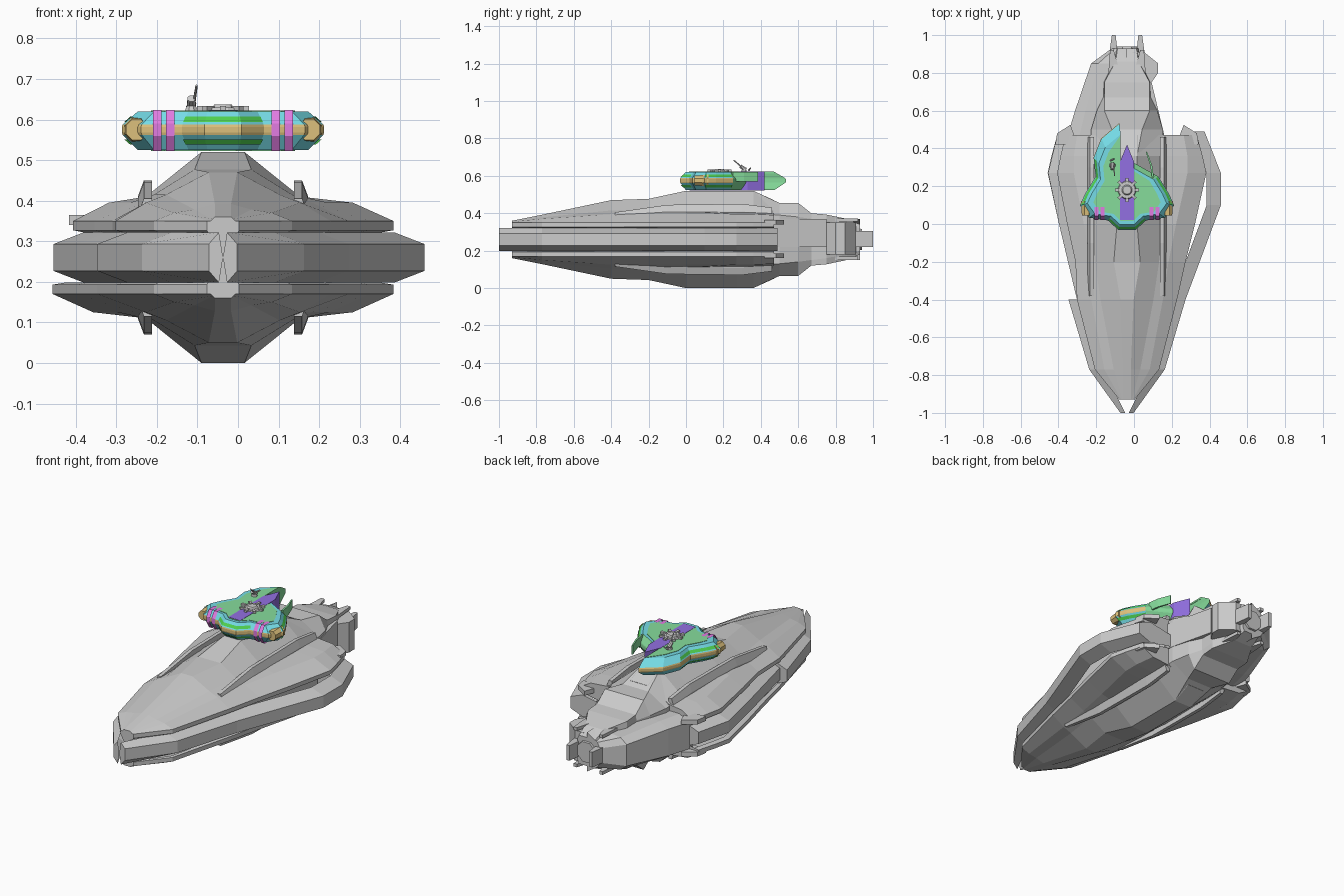
import bpy, bmesh, math
from mathutils import Vector

if "Cube" in bpy.data.objects:
    bpy.data.objects.remove(bpy.data.objects["Cube"])

CX, H = -0.037, 0.26          # centre line of the ship and mid height of the hull
ALL = [(1, 1), (-1, 1), (1, -1), (-1, -1)]


def mat(name, r, g, b):
    m = bpy.data.materials.new(name)
    m.diffuse_color = (r, g, b, 1)
    m.use_nodes = True
    m.node_tree.nodes["Principled BSDF"].inputs["Base Color"].default_value = m.diffuse_color
    return m


CYAN = mat("cyan", .18, .72, .8)
GREEN = mat("green", .24, .72, .33)
LIME = mat("lime", .08, .65, .08)
PURPLE = mat("purple", .29, .16, .76)
GOLD = mat("gold", .72, .53, .2)
PINK = mat("magenta", .76, .2, .76)


def make(name, verts, faces, mats=(), idx=None):
    me = bpy.data.meshes.new(name)
    me.from_pydata(verts, [], faces)
    for m in mats:
        me.materials.append(m)
    if idx:
        for p, i in zip(me.polygons, idx):
            p.material_index = i
    bm = bmesh.new()
    bm.from_mesh(me)
    bmesh.ops.remove_doubles(bm, verts=bm.verts, dist=1e-5)
    bmesh.ops.recalc_face_normals(bm, faces=bm.faces)
    bm.to_mesh(me)
    bm.free()
    ob = bpy.data.objects.new(name, me)
    bpy.context.collection.objects.link(ob)
    return ob


def loft(name, stations, sides=ALL):
    """Loft quarter profiles [(dx, z)...] along y, mirrored to the listed quadrants."""
    verts, faces = [], []
    n = len(stations[0][1])
    for sx, sz in sides:
        base = len(verts)
        for y, prof in stations:
            verts += [(CX + sx * d, y, H + sz * (z - H)) for d, z in prof]
        for s in range(len(stations) - 1):
            for i in range(n - 1):
                a = base + s * n + i
                faces.append((a, a + 1, a + n + 1, a + n))
        for s in (0, len(stations) - 1):      # end caps down to the axis
            verts.append((CX, stations[s][0], H))
            faces.append([base + s * n + i for i in range(n)] + [len(verts) - 1])
    return make(name, verts, faces)


def prism(name, pts, z0, z1, m=None):
    n = len(pts)
    v = [(CX + x, y, z) for z in (z0, z1) for x, y in pts]
    f = [range(n), range(n, 2 * n)]
    f += [(i, (i + 1) % n, n + (i + 1) % n, n + i) for i in range(n)]
    return make(name, v, [list(q) for q in f], [m] if m else [])


def rod(name, a, b, r1, r2, m=None, seg=8):
    a, b = Vector(a), Vector(b)
    q = (b - a).to_track_quat('Z', 'Y')
    v = []
    for p, r in ((a, r1), (b, r2)):
        for i in range(seg):
            t = 2 * math.pi * (i + .5) / seg
            v.append(p + q @ Vector((r * math.cos(t), r * math.sin(t), 0)))
    f = [list(range(seg)), list(range(seg, 2 * seg))]
    f += [(i, (i + 1) % seg, seg + (i + 1) % seg, seg + i) for i in range(seg)]
    return make(name, v, f, [m] if m else [])


# Armoured upper and lower shells: y, ridge w/z, shoulder w/z, deck w/z, edge w
shell = [(-.93, .02, .36, .025, .355, .03, .35, .04),
         (-.77, .02, .392, .07, .378, .12, .37, .17),
         (-.4, .035, .47, .14, .415, .19, .395, .265),
         (-.2, .07, .477, .17, .415, .22, .395, .31),
         (0, .053, .52, .19, .41, .26, .395, .36),
         (.27, .053, .52, .19, .405, .32, .395, .42),
         (.36, .053, .52, .19, .405, .32, .395, .40),
         (.47, .053, .47, .19, .40, .30, .39, .37)]


def shell_stations(k):
    out = []
    for y, w1, z1, w2, z2, w3, z3, w4 in shell:
        f = k if y > -.4 else 1
        e = w4 * f
        out.append((y, [(0, z1), (w1, z1), (w2, z2), (w3 * f, z3),
                        (e, .35), (e, .327), (e * .93, .322)]))
    return out


loft("hull_shell", shell_stations(1), [(1, 1), (1, -1), (-1, -1)])
loft("hull_shell_port_upper", shell_stations(.88), [(-1, 1)])


# Side belt: complete to starboard, only the bow part to port
def belt(pts):
    return [(y, [(max(d - .075, .01), .322), (d, .293), (d, .26)]) for y, d in pts]


bow = [(-1, .035), (-.77, .2), (-.4, .31)]
loft("belt_starboard", belt(bow + [(.1, .497), (.27, .497), (.49, .41)]), [(1, 1), (1, -1)])
loft("belt_port_bow", belt(bow), [(-1, 1), (-1, -1)])
loft("inner_belt_port", belt([(-.4, .265), (0, .36), (.27, .418), (.47, .37)]), [(-1, 1), (-1, -1)])

# Long fins and shell tail tips
for sx, side in ((1, "starboard"), (-1, "port")):
    fin = [(y, [(.175, H), (.175, z), (.195, z), (.21, z - .04), (.21, H)])
           for y, z in ((-.38, .405), (-.1, .445), (.3, .45), (.46, .43))]
    loft("fin_" + side, fin, [(sx, 1), (sx, -1)])
    for z in (.34, .16):
        prism("tail_tip_" + side, [(sx * .26, .42), (sx * .38, .42), (sx * .37, .48),
                                   (sx * .30, .525)], z, z + .025)

# Stern tower
stern = [(.36, .053, .519, .19, .40), (.5, .08, .455, .19, .39), (.6, .12, .455, .16, .38),
         (.67, .12, .40, .125, .37), (.75, .12, .393, .122, .36), (.86, .06, .37, .07, .34),
         (.93, .05, .34, .06, .32)]
loft("stern_tower", [(y, [(0, zt), (wt, zt), (wb, zb), (wb, .26)]) for y, wt, zt, wb, zb in stern])

# Port stern flank, with its starboard twin reduced to a short engine block
loft("stern_flank_port", [(y, [(0, .37), (d * .8, z + .03), (d, z), (d, .26)])
     for y, d, z in ((.45, .32, .335), (.6, .275, .335), (.85, .19, .32), (.93, .08, .30))],
     [(-1, 1), (-1, -1)])
prism("stern_block", [(.03, .75), (.13, .75), (.165, .8), (.165, .85), (.09, .91), (.03, .91)], .18, .35)
prism("engine_bay_roof", [(.11, .46), (.2, .46), (.13, .75), (.1, .75)], .22, .37)
for sx in (1, -1):
    prism("tail_prong", [(sx * .045, .86), (sx * .1, .86), (sx * .08, 1), (sx * .06, 1)], .22, .305)
    for z in (.355, .15):
        prism("tail_blade", [(sx * .03, .78), (sx * .1, .78), (sx * .09, .92), (sx * .07, .92)], z, z + .018)
rod("engine_nozzle", (CX, .84, H), (CX, .94, H), .085, .06)

# Command deck: broken wing outline, starboard wing missing
edge = [(-.045, -.03), (.045, -.03), (.10, .02), (.2, .035), (.247, .1), (.22, .16),
        (.165, .25), (.04, .32), (-.04, .33), (-.04, .53), (-.135, .45), (-.175, .35),
        (-.165, .25), (-.22, .16), (-.247, .1), (-.2, .035), (-.10, .02)]


def scaled(pts, s):
    return [(x * s, .16 + (y - .16) * s) for x, y in pts]


n = len(edge)
levels = [(.525, .85), (.562, 1), (.568, 1.01), (.582, 1.01), (.588, 1), (.62, .85)]
verts = [(CX + x, y, z) for z, s in levels for x, y in scaled(edge, s)]
faces, idx = [], []
for k in range(len(levels) - 1):
    for i in range(n):
        j = (i + 1) % n
        faces.append((k * n + i, k * n + j, k * n + n + j, k * n + n + i))
        idx.append(2 if i in (6, 7, 8) else (1 if k in (1, 2, 3) else 0))
faces += [list(range(n)), list(range((len(levels) - 1) * n, len(levels) * n))]
make("command_deck", verts, faces, [CYAN, GOLD, GREEN], idx + [0, 0])

# Green deck plates, top and bottom, flush with the broken rear edge
plate = [(x * (.85 if 7 <= i <= 9 else .72), y2) for i, ((x, y), (_, y2))
         in enumerate(zip(edge, scaled(edge, .76)))]
plate[9] = (-.034, .47)
prism("deck_plate_top", plate, .612, .622, GREEN)
prism("deck_plate_bottom", plate, .523, .532, GREEN)
prism("deck_spine", [(-.037, .02), (.037, .02), (.037, .33), (0, .42), (-.037, .33)], .5225, .6235, PURPLE)
prism("broken_frame", [(.133, .24), (.142, .25), (.133, .31), (.105, .385), (.1, .38), (.123, .31)],
      .57, .62, GREEN)

# Magenta ribs and gold end caps on the bow of the deck
rib = [(.6235, .09), (.6235, .043), (.59, .02), (.56, .02), (.522, .043), (.522, .09)]
for sx in (1, -1):
    for d in (.13, .162):
        v = [(CX + sx * (d + o), y, z) for o in (-.011, .011) for z, y in rib]
        make("deck_rib", v, [(i, i + 1, i + 7, i + 6) for i in range(5)], [PINK])
    rod("deck_end_cap", (CX + sx * .213, .045, .575), (CX + sx * .213, .12, .575), .028, .034, GOLD)

# Glowing strips following the bow and flanks
for name, path in (("bow_light", [edge[16], edge[0], edge[1], edge[2]]),
                   ("starboard_light", edge[4:7]), ("port_light", edge[11:15])):
    for sz in (1, -1):
        m = len(path)
        v = [(CX + x, y, .5725 + sz * (z - .5725)) for z, s in ((.594, .985), (.607, .925))
             for x, y in scaled(path, s)]
        make(name, v, [(i, i + 1, m + i + 1, m + i) for i in range(m - 1)], [LIME])

# Round hatch with a ring of pads
rod("hatch", (CX, .18, .62), (CX, .18, .63), .05, .045, seg=12)
rod("hatch_cap", (CX, .18, .63), (CX, .18, .637), .028, .022, seg=12)
for i in range(8):
    t = i * math.pi / 4
    c, s = math.cos(t), math.sin(t)
    rod("hatch_pad", (CX + .035 * c, .18 + .035 * s, .628), (CX + .064 * c, .18 + .064 * s, .626),
        .008, .011, seg=4)

# Small deck gun
rod("gun_base", (-.115, .31, .62), (-.115, .31, .633), .018, .012)
rod("gun_body", (-.115, .32, .632), (-.115, .29, .652), .012, .01)
rod("gun_barrel", (-.108, .30, .645), (-.102, .255, .684), .004, .003, seg=6)
rod("gun_arm", (-.125, .335, .63), (-.105, .345, .642), .005, .004, seg=6)
